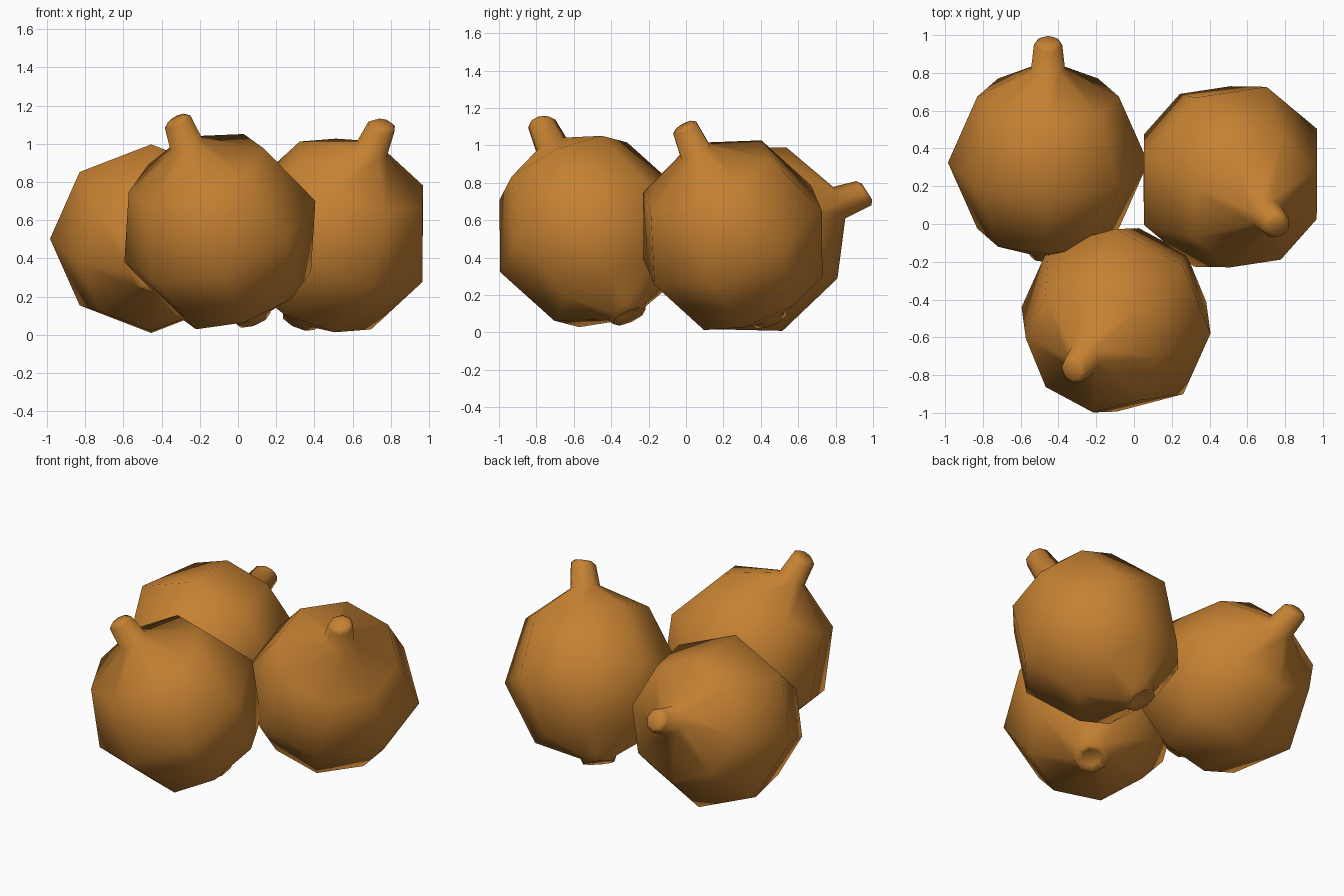
import bpy, math
from mathutils import Vector, Matrix

if "Cube" in bpy.data.objects:
    bpy.data.objects.remove(bpy.data.objects["Cube"])

orange = bpy.data.materials.new("amber_orange")
orange.diffuse_color = (0.56, 0.22, 0.032, 1)
orange.use_nodes = True
orange.node_tree.nodes["Principled BSDF"].inputs["Base Color"].default_value = orange.diffuse_color

R, SIDES = 0.53, 8
D = R * math.sqrt(0.5)
# profile from calyx to stem: (radius, height along axis, slant of ring)
PROFILE = [(0.055, -0.505, 0), (0.095, -0.53, 0), (0.11, -0.495, 0), (D, -D, 0),
           (R, 0, 0), (D, D, 0), (0.09, 0.53, 0), (0.075, 0.67, 0.2),
           (0.05, 0.69, 0.2)]


def fruit(name, centre, axis, side):
    """Low-poly round fruit with a stem, turned so its stem follows axis."""
    w = Vector(axis).normalized()
    u = Vector(side)
    u = (u - w * u.dot(w)).normalized()
    v = w.cross(u)
    verts, faces = [], []
    for r, h, slant in PROFILE:
        for i in range(SIDES):
            t = 2 * math.pi * i / SIDES
            x, y = r * math.cos(t), r * math.sin(t)
            verts.append(u * x + v * y + w * (h + slant * x))
    n = len(PROFILE)
    for k in range(n - 1):
        for i in range(SIDES):
            j = (i + 1) % SIDES
            faces.append((k * SIDES + i, k * SIDES + j,
                          (k + 1) * SIDES + j, (k + 1) * SIDES + i))
    # end caps of calyx and stem
    faces.append(tuple(reversed(range(SIDES))))
    faces.append(tuple(range((n - 1) * SIDES, n * SIDES)))
    mesh = bpy.data.meshes.new(name)
    mesh.from_pydata(verts, [], faces)
    mesh.materials.append(orange)
    for p in mesh.polygons:
        p.use_smooth = True
    obj = bpy.data.objects.new(name, mesh)
    obj.location = centre
    bpy.context.collection.objects.link(obj)


# three fruits leaning together
fruit("back_left_fruit", (-0.455, 0.325, 0.503), (0, 0.93, 0.36), (0, 0.36, -0.93))
fruit("right_fruit", (0.51, 0.25, 0.52), (0.36, -0.38, 0.85), (1.065, 0.57, -0.15))
fruit("front_fruit", (-0.095, -0.51, 0.54), (-0.33, -0.39, 0.86), (0.355, -0.39, -0.04))
